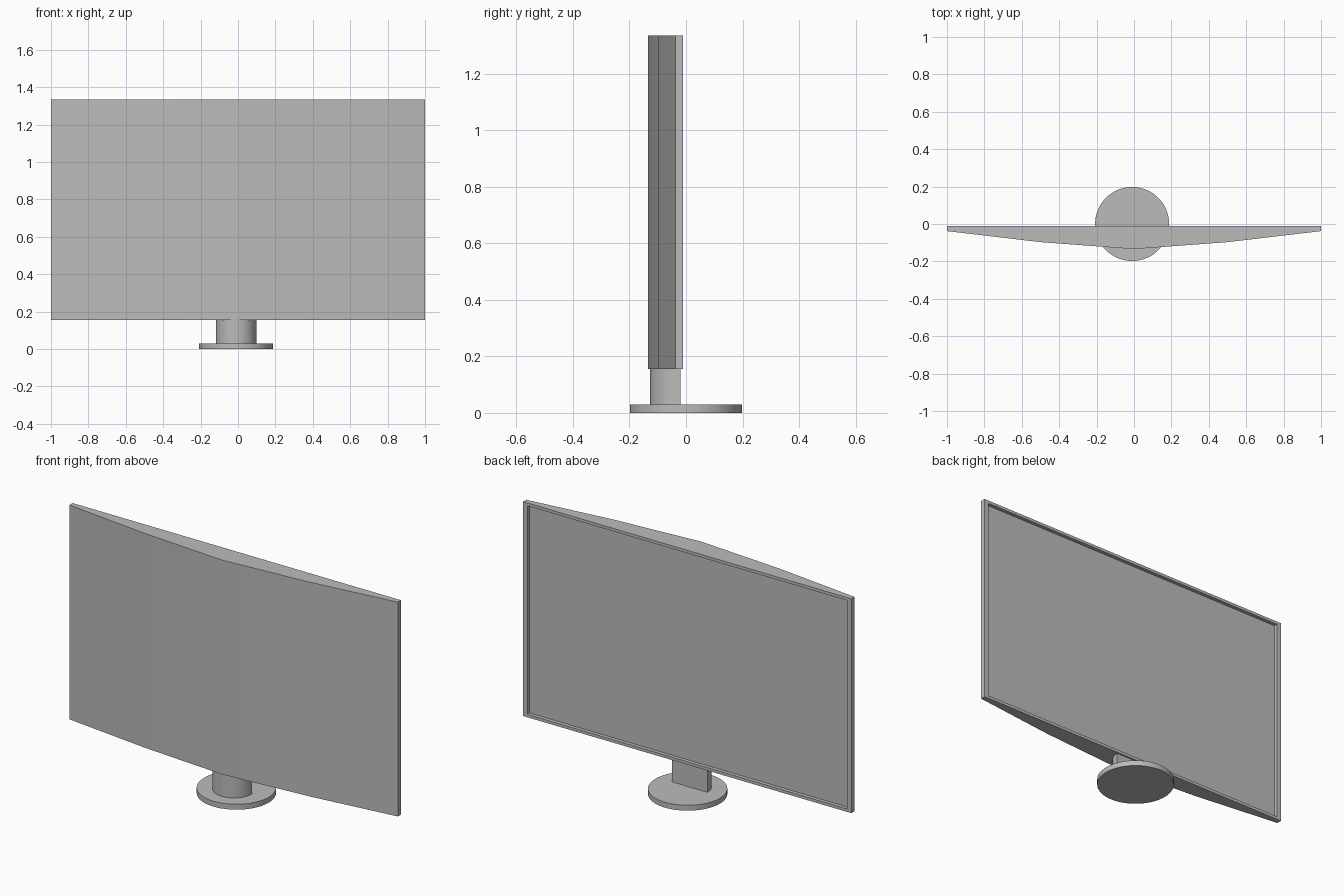
import bpy
import bmesh
from math import cos, sin, pi

if "Cube" in bpy.data.objects:
    bpy.data.objects.remove(bpy.data.objects["Cube"], do_unlink=True)

grey = bpy.data.materials.new("plain grey")
grey.use_nodes = True
colour = (0.5, 0.5, 0.5, 1)
grey.diffuse_color = colour
grey.node_tree.nodes["Principled BSDF"].inputs["Base Color"].default_value = colour


def arc(cx, cy, radius, start, end, steps):
    """Points along a circular arc."""
    angles = [start + (end - start) * i / steps for i in range(steps + 1)]
    return [(cx + radius * cos(a), cy + radius * sin(a)) for a in angles]


def prism(name, outline, bottom, top, detail=None):
    """Extrude a plan outline upward, optionally reworking the mesh."""
    bm = bmesh.new()
    base = bm.faces.new([bm.verts.new((x, y, bottom)) for x, y in outline])
    raised = bmesh.ops.extrude_face_region(bm, geom=[base], use_keep_orig=True)
    verts = [g for g in raised["geom"] if isinstance(g, bmesh.types.BMVert)]
    bmesh.ops.translate(bm, verts=verts, vec=(0, 0, top - bottom))
    bmesh.ops.recalc_face_normals(bm, faces=bm.faces)
    if detail:
        detail(bm)
    mesh = bpy.data.meshes.new(name)
    bm.to_mesh(mesh)
    bm.free()
    mesh.materials.append(grey)
    obj = bpy.data.objects.new(name, mesh)
    bpy.context.collection.objects.link(obj)
    bpy.ops.object.select_all(action="DESELECT")
    obj.select_set(True)
    bpy.context.view_layer.objects.active = obj
    bpy.ops.object.shade_smooth_by_angle(angle=pi / 6)
    return obj


def recess_display(bm):
    """Thin frame and sunken display panel on the flat +y face."""
    bm.normal_update()
    panel = max(bm.faces, key=lambda f: f.normal.y)
    bmesh.ops.inset_individual(bm, faces=[panel], thickness=0.037)
    middle = panel.calc_center_median().z
    for v in panel.verts:
        v.co.z += 0.01 if v.co.z > middle else -0.01
    bm.normal_update()
    bmesh.ops.inset_individual(bm, faces=[panel], thickness=0, depth=-0.02)


# Display housing: flat screen side, shallow bowed shell on the other
half = [(1, -0.01), (1, -0.038), (0.5, -0.097)]
shell = half + [(0, -0.134)] + [(-x, y) for x, y in reversed(half)]
prism("display_housing", shell, 0.155, 1.335, recess_display)

# Half-round neck and round foot
prism("stand_neck", arc(-0.01, -0.019, 0.108, pi, 2 * pi, 24), 0.025, 0.16)
prism("stand_base", arc(-0.01, 0, 0.198, 0, 2 * pi, 64)[:-1], 0, 0.03)
